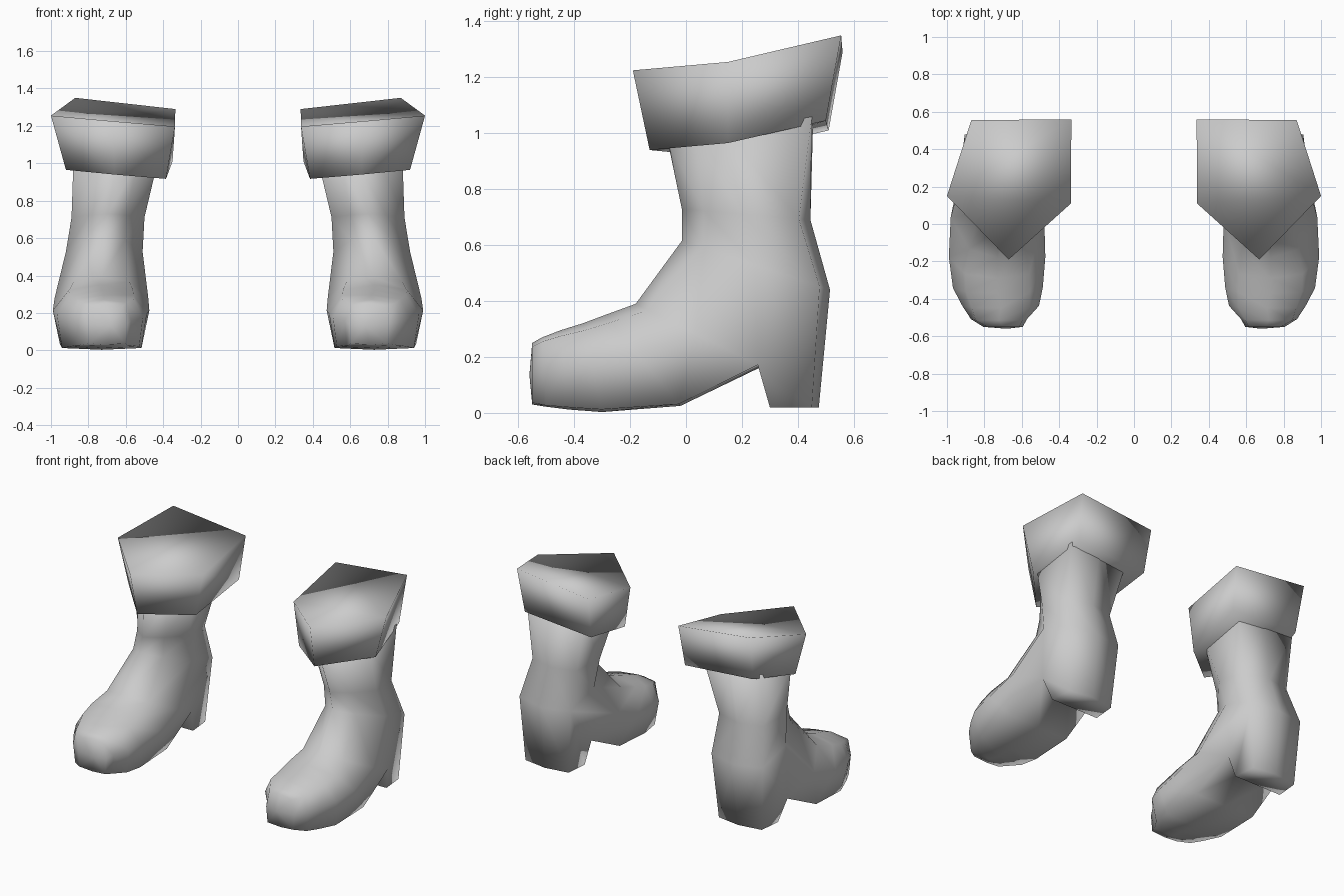
import bpy
import bmesh

if "Cube" in bpy.data.objects:
    bpy.data.objects.remove(bpy.data.objects["Cube"], do_unlink=True)

grey = bpy.data.materials.new("light_grey")
grey.use_nodes = True
grey.diffuse_color = (0.6, 0.6, 0.6, 1)
grey.node_tree.nodes["Principled BSDF"].inputs["Base Color"].default_value = (0.6, 0.6, 0.6, 1)


def finish(name, bm):
    """Smooth mesh object, mirrored to the other side of x = 0."""
    bmesh.ops.recalc_face_normals(bm, faces=bm.faces)
    mesh = bpy.data.meshes.new(name)
    bm.to_mesh(mesh)
    bm.free()
    for p in mesh.polygons:
        p.use_smooth = True
    mesh.materials.append(grey)
    obj = bpy.data.objects.new(name, mesh)
    bpy.context.collection.objects.link(obj)
    mirror = obj.modifiers.new("mirror", 'MIRROR')
    mirror.use_mirror_merge = False


def bridge(bm, a, b, skip=()):
    n = len(a)
    for j in range(n):
        if j not in skip:
            bm.faces.new((a[j], a[(j + 1) % n], b[(j + 1) % n], b[j]))


# Boot sections from shaft to toe:
# centre x, front/top (y, z), back/bottom (y, z),
# then (half width, fraction from front to back) of front corner, side, back corner
sections = [
    (0.655, (-0.065, 0.97), (0.455, 1.06), (0.11, 0.19), (0.225, 0.39), (0.212, 0.99)),
    (0.695, (-0.015, 0.73), (0.445, 0.69), (0.10, 0.17), (0.195, 0.47), (0.165, 0.91)),
    (0.715, (-0.015, 0.615), (0.515, 0.44), (0.11, 0.15), (0.205, 0.50), (0.190, 0.93)),
    (0.730, (-0.180, 0.39), (0.270, 0.165), (0.15, 0.10), (0.250, 0.48), (0.205, 0.97)),
    (0.732, (-0.290, 0.35), (-0.020, 0.025), (0.17, 0.08), (0.258, 0.42), (0.220, 0.98)),
    (0.728, (-0.370, 0.32), (-0.300, 0.003), (0.17, 0.08), (0.240, 0.40), (0.212, 0.97)),
    (0.713, (-0.450, 0.295), (-0.420, 0.012), (0.155, 0.07), (0.205, 0.42), (0.185, 0.97)),
    (0.722, (-0.515, 0.27), (-0.500, 0.022), (0.125, 0.06), (0.150, 0.45), (0.140, 0.98)),
    (0.700, (-0.550, 0.25), (-0.550, 0.03), (0.085, 0.06), (0.105, 0.50), (0.095, 0.97)),
]


def section_ring(bm, cx, front, back, fc, side, bc):
    mirrored = [(-w, u) for w, u in (bc, side, fc)]
    return [bm.verts.new((cx + w,
                          front[0] + (back[0] - front[0]) * u,
                          front[1] + (back[1] - front[1]) * u))
            for w, u in [(0, 0), fc, side, bc, (0, 1)] + mirrored]


# Boot body
bm = bmesh.new()
rings = [section_ring(bm, *s) for s in sections]
for i in range(len(rings) - 1):
    bridge(bm, rings[i], rings[i + 1], skip=(3, 4) if i == 2 else ())
bm.faces.new(rings[0])
# Slightly domed toe cap
tip = bm.verts.new((0.68, -0.56, 0.135))
for j in range(8):
    bm.faces.new((rings[-1][j], rings[-1][(j + 1) % 8], tip))
# Heel block grown down from the gap between ankle and arch
upper = rings[2][3:6] + rings[3][3:6][::-1]
lower = [bm.verts.new((0.72 + dx, y, 0.02)) for dx, y in
         ((0.16, 0.45), (0, 0.475), (-0.16, 0.45),
          (-0.175, 0.30), (0, 0.30), (0.175, 0.30))]
bridge(bm, upper, lower)
bm.faces.new(lower)
finish("boot_body", bm)

# Flared five-sided cuff with a closed sloping top
bm = bmesh.new()
top = [bm.verts.new(p) for p in (
    (0.335, 0.56, 1.29), (0.87, 0.555, 1.35), (1.0, 0.15, 1.255),
    (0.67, -0.19, 1.225), (0.337, 0.11, 1.197))]
bottom = [bm.verts.new(p) for p in (
    (0.35, 0.51, 1.01), (0.85, 0.50, 1.045), (0.92, 0.15, 0.965),
    (0.66, -0.13, 0.94), (0.385, 0.10, 0.917))]
bridge(bm, top, bottom)
# The top folds along lines fanning from the outer corner
for a, b in ((0, 1), (3, 4), (4, 0)):
    bm.faces.new((top[2], top[a], top[b]))
bm.faces.new(bottom)
finish("boot_cuff", bm)
